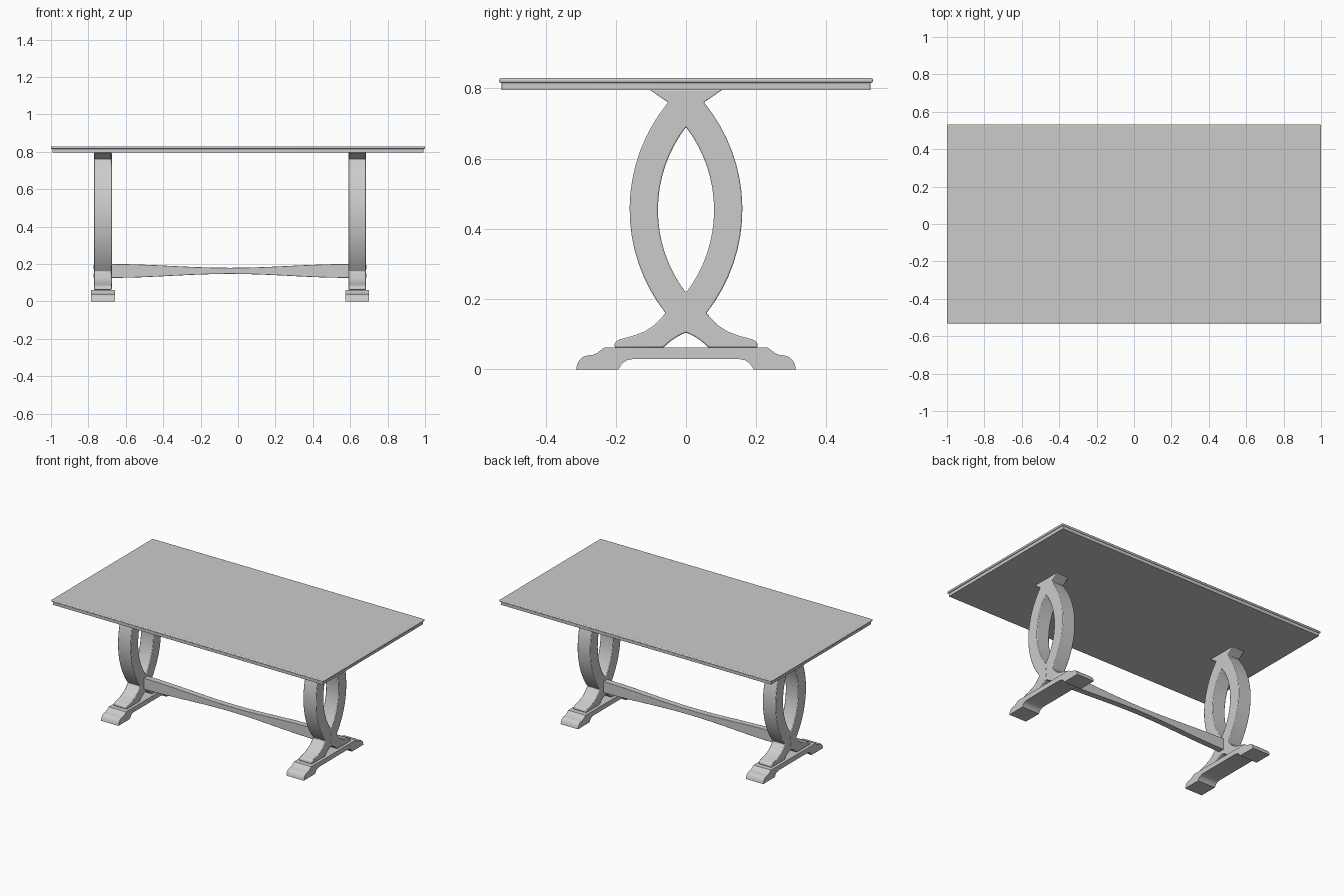
import bpy, bmesh, math
from mathutils import Vector

if "Cube" in bpy.data.objects:
    bpy.data.objects.remove(bpy.data.objects["Cube"])

CX = -0.0425     # the base sits slightly off the centre of the top
SPAN = 0.68      # distance from base centre to each leg


def finish(ob, bevel=0.0, segments=2):
    bpy.context.view_layer.objects.active = ob
    for o in bpy.context.selected_objects:
        o.select_set(False)
    ob.select_set(True)
    if bevel:
        m = ob.modifiers.new("bevel", 'BEVEL')
        m.width, m.segments = bevel, segments
        m.limit_method, m.angle_limit = 'ANGLE', math.radians(35)
    bpy.ops.object.shade_smooth_by_angle(angle=math.radians(35))
    return ob


def arc(p, q, sag, n=16):
    """Circular arc from p up to q, bulging to the right by sag."""
    p, q = Vector(p), Vector(q)
    half = (q - p).length / 2
    d = (q - p).normalized()
    side = Vector((d.y, -d.x))
    r = (half * half + sag * sag) / (2 * sag)
    a = math.asin(half / r)
    return [tuple((p + q) / 2 + d * r * math.sin(t) + side * (r * math.cos(t) - r + sag))
            for t in (-a + 2 * a * i / n for i in range(n + 1))]


def half_prism(name, pts, depth, along_x=False, bevel=0.0, loc=(0, 0, 0)):
    """Extrude a half profile (u, z) and mirror it about u = 0."""
    bm = bmesh.new()
    put = (lambda u, z: (u, -depth / 2, z)) if along_x else (lambda u, z: (-depth / 2, u, z))
    k = 0 if along_x else 1
    face = bm.faces.new([bm.verts.new(put(u, z)) for u, z in pts])
    ext = bmesh.ops.extrude_face_region(bm, geom=[face], use_keep_orig=True)
    step = Vector((0, depth, 0) if along_x else (depth, 0, 0))
    bmesh.ops.translate(bm, vec=step,
                        verts=[g for g in ext["geom"] if isinstance(g, bmesh.types.BMVert)])
    bmesh.ops.recalc_face_normals(bm, faces=bm.faces)
    seam = [f for f in bm.faces if all(abs(v.co[k]) < 1e-6 for v in f.verts)]
    bmesh.ops.delete(bm, geom=seam, context='FACES')
    me = bpy.data.meshes.new(name)
    bm.to_mesh(me)
    bm.free()
    ob = bpy.data.objects.new(name, me)
    bpy.context.collection.objects.link(ob)
    ob.location = loc
    m = ob.modifiers.new("mirror", 'MIRROR')
    m.use_axis = (along_x, not along_x, False)
    return finish(ob, bevel)


def slab(name, size, z0, z1, bevel):
    bpy.ops.mesh.primitive_cube_add(size=1, location=(0, 0, (z0 + z1) / 2))
    ob = bpy.context.object
    ob.name = name
    ob.scale = (size[0], size[1], z1 - z0)
    bpy.ops.object.transform_apply(location=False, rotation=False, scale=True)
    return finish(ob, bevel, 3)


# Table top: rounded upper board on a slightly smaller lower board
slab("table_top", (2.0, 1.064), 0.816, 0.829, 0.005)
slab("top_lower_board", (1.982, 1.05), 0.795, 0.818, 0.001)

# Half profile of the crossed-arc leg
leg = [(0, 0.105), (0.02, 0.096), (0.042, 0.082), (0.065, 0.062), (0.203, 0.062),
       (0.203, 0.073), (0.198, 0.081), (0.187, 0.086), (0.15, 0.096), (0.118, 0.108),
       (0.09, 0.126)]
leg += arc((0.058, 0.16), (0.051, 0.76), 0.106)
leg += [(0.103, 0.796), (0, 0.796)]
leg += arc((0, 0.218), (0, 0.69), 0.08)[::-1]

# Half profile of the foot
foot = [(0, 0.03), (0.148, 0.03), (0.168, 0.026), (0.181, 0.018), (0.193, 0), (0.313, 0),
        (0.31, 0.014), (0.304, 0.026), (0.295, 0.035), (0.28, 0.04), (0.266, 0.041),
        (0.253, 0.047), (0.233, 0.062), (0, 0.062)]

for side, s in (("left", -1), ("right", 1)):
    x = CX + s * SPAN
    half_prism(side + "_leg", leg, 0.095, bevel=0.004, loc=(x, 0, 0))
    half_prism(side + "_foot", foot, 0.128, loc=(x, 0, 0))
    # Dowel caps on the outer face of the leg
    for i, z in enumerate((0.139, 0.184)):
        bpy.ops.mesh.primitive_cylinder_add(vertices=16, radius=0.011, depth=0.01,
                                            location=(x + s * 0.045, 0, z),
                                            rotation=(0, math.pi / 2, 0))
        bpy.context.object.name = f"{side}_dowel_{i + 1}"
        finish(bpy.context.object)

# Stretcher, waisted towards the middle
L, N = SPAN - 0.04, 12
us = [L * i / N for i in range(N + 1)]
ease = [0.5 - 0.5 * math.cos(math.pi * u / L) for u in us]
bar = [(u, 0.147 - 0.021 * e) for u, e in zip(us, ease)]
bar += [(u, 0.18 + 0.02 * e) for u, e in zip(us, ease)][::-1]
half_prism("stretcher", bar, 0.04, along_x=True, bevel=0.002, loc=(CX, 0, 0))
